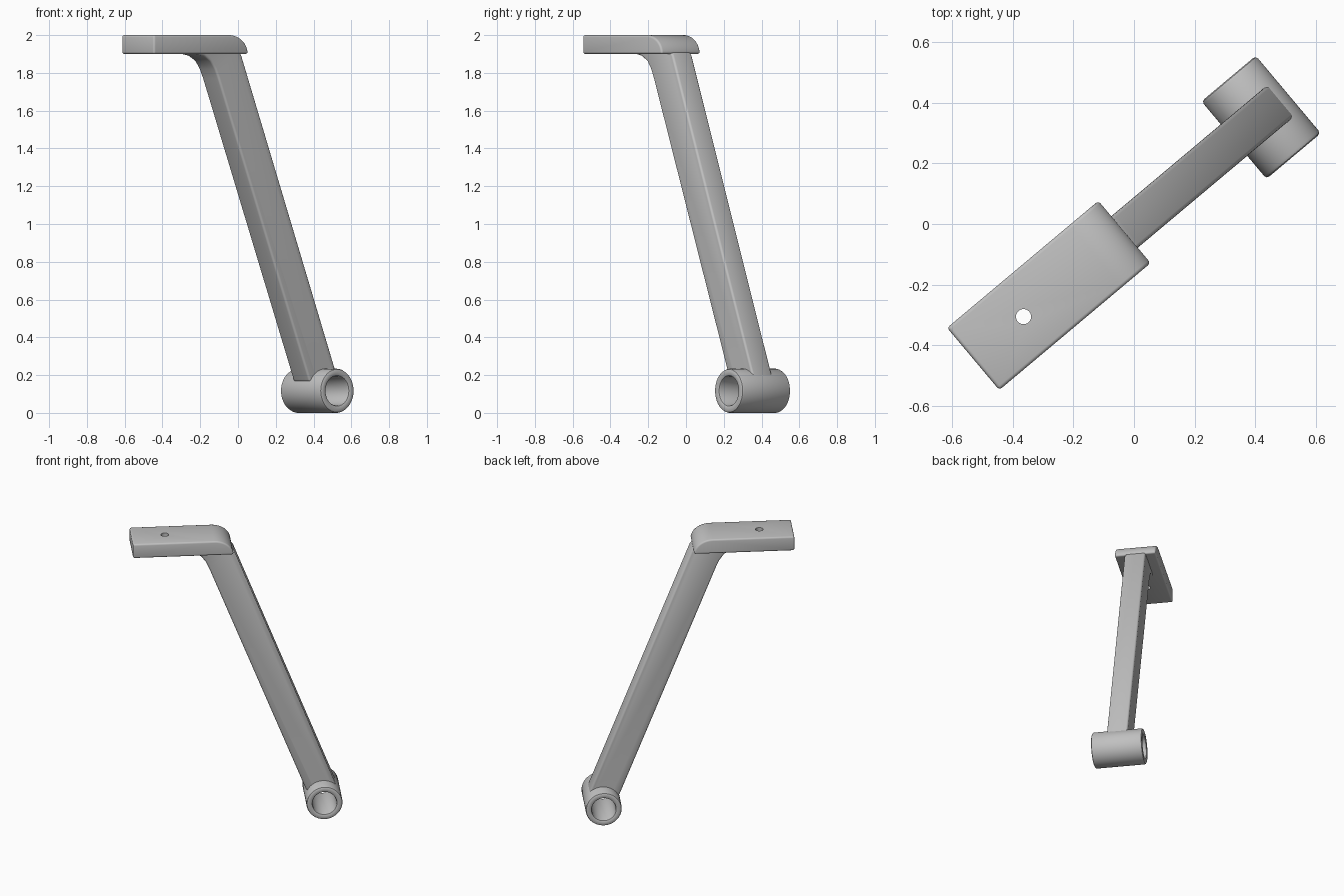
import bpy, bmesh, math

cube = bpy.data.objects.get("Cube")
if cube:
    bpy.data.objects.remove(cube, do_unlink=True)

HEADING = math.radians(40)   # the whole bracket is turned about z

metal = bpy.data.materials.new("light_grey")
metal.use_nodes = True
GREY = (0.53, 0.53, 0.53, 1)
metal.diffuse_color = GREY
metal.node_tree.nodes["Principled BSDF"].inputs["Base Color"].default_value = GREY


def make_object(name, bm):
    bmesh.ops.recalc_face_normals(bm, faces=bm.faces)
    mesh = bpy.data.meshes.new(name)
    bm.to_mesh(mesh)
    bm.free()
    obj = bpy.data.objects.new(name, mesh)
    mesh.materials.append(metal)
    bpy.context.collection.objects.link(obj)
    obj.rotation_euler.z = HEADING
    return obj


def extrude_profile(name, profile, half_width):
    """Side profile (along, up) extruded symmetrically across the width."""
    bm = bmesh.new()
    face = bm.faces.new([bm.verts.new((u, -half_width, z)) for u, z in profile])
    new = bmesh.ops.extrude_face_region(bm, geom=[face])["geom"]
    verts = [g for g in new if isinstance(g, bmesh.types.BMVert)]
    bmesh.ops.translate(bm, verts=verts, vec=(0, 2 * half_width, 0))
    return make_object(name, bm)


def ring_solid(name, profile, u, z, steps=64):
    """Closed (radius, across) profile revolved about the crosswise axis."""
    bm = bmesh.new()
    rings = []
    for i in range(steps):
        a = math.tau * i / steps
        rings.append([bm.verts.new((u + r * math.cos(a), v, z + r * math.sin(a)))
                      for r, v in profile])
    n = len(profile)
    for i in range(steps):
        a, b = rings[i], rings[(i + 1) % steps]
        for j in range(n):
            k = (j + 1) % n
            bm.faces.new((a[j], a[k], b[k], b[j]))
    return make_object(name, bm)


def cutter(name, radius, depth, location, tilt):
    bm = bmesh.new()
    bmesh.ops.create_cone(bm, cap_ends=True, segments=48, radius1=radius,
                          radius2=radius, depth=depth)
    obj = make_object(name, bm)
    u, z = location
    obj.location = (u * math.cos(HEADING), u * math.sin(HEADING), z)
    obj.rotation_euler.x = tilt
    obj.hide_render = True
    return obj


def finish(obj, bevel=0, cut=None):
    bpy.context.view_layer.update()
    bpy.ops.object.select_all(action="DESELECT")
    obj.select_set(True)
    bpy.context.view_layer.objects.active = obj
    if bevel:
        mod = obj.modifiers.new("rounded_edges", "BEVEL")
        mod.width = bevel
        mod.segments = 3
        mod.limit_method = "ANGLE"
        mod.angle_limit = math.radians(40)
        bpy.ops.object.modifier_apply(modifier=mod.name)
    if cut:
        mod = obj.modifiers.new("hole", "BOOLEAN")
        mod.operation = "DIFFERENCE"
        mod.object = cut
        bpy.ops.object.modifier_apply(modifier=mod.name)
        bpy.data.objects.remove(cut, do_unlink=True)
    bpy.ops.object.shade_smooth_by_angle(angle=math.radians(35))


# Mounting plate with a rounded nose and a screw hole
nose = [(-0.165 + 0.125 * math.cos(t), 1.9 + 0.1 * math.sin(t))
        for t in (math.pi / 2 * i / 12 for i in range(13))]
plate = extrude_profile("mounting_plate", [(-0.693, 1.9)] + nose + [(-0.693, 2.0)], 0.134)
finish(plate, 0.012, cutter("screw_hole", 0.025, 0.4, (-0.476, 1.95), 0))

# Tube at the foot, hollow right through
R, BORE, HALF, C = 0.117, 0.077, 0.167, 0.012
foot_u, foot_z = 0.548, 0.117
half = [(R, HALF - C), (R - C * 0.3, HALF - C * 0.3), (R - C, HALF),
        (BORE + C, HALF), (BORE + C * 0.3, HALF - C * 0.3), (BORE, HALF - C)]
tube = ring_solid("foot_tube", half + [(r, -v) for r, v in reversed(half)], foot_u, foot_z)
finish(tube)

# Slanted arm, flared where it meets the plate and cleared around the bore
arm = extrude_profile("slanted_arm", [
    (0.44, 0.165), (0.65, 0.15), (-0.03, 1.895), (-0.07, 1.935), (-0.36, 1.935),
    (-0.355, 1.903), (-0.29, 1.89), (-0.243, 1.862), (-0.213, 1.82), (-0.19, 1.77)], 0.068)
finish(arm, 0.012, cutter("bore", BORE + 0.006, 0.6, (foot_u, foot_z), math.pi / 2))
